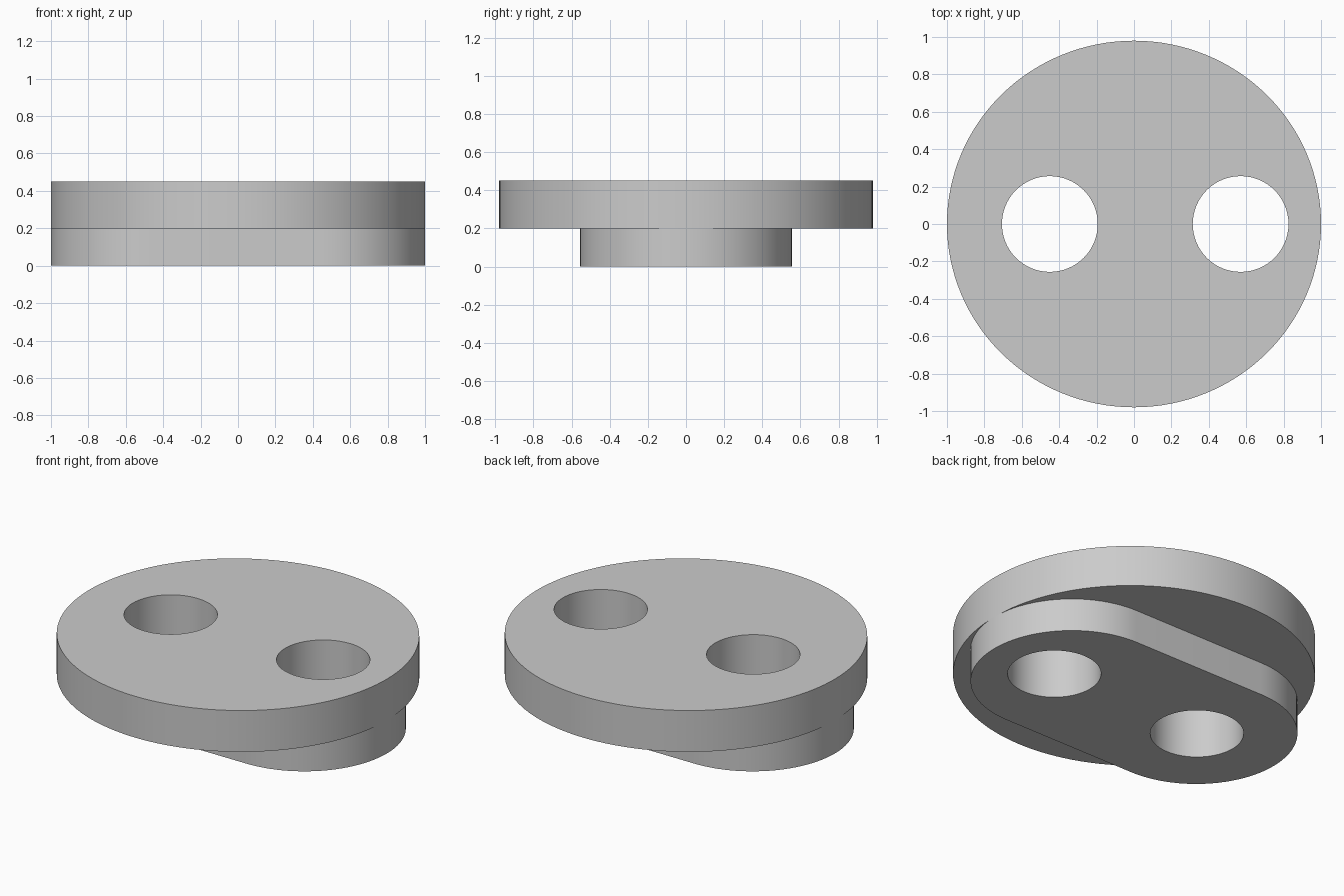
import bpy
import bmesh
from math import cos, sin, pi, radians

cube = bpy.data.objects.get("Cube")
if cube:
    bpy.data.objects.remove(cube, do_unlink=True)

grey = bpy.data.materials.new("plain grey")
grey.use_nodes = True
colour = (0.6, 0.6, 0.6, 1)
grey.diffuse_color = colour
grey.node_tree.nodes["Principled BSDF"].inputs["Base Color"].default_value = colour

HOLE_RADIUS = 0.256
HOLE_CENTRES = (-0.45, 0.57)
BOSS_RADIUS = 0.555
STEP = 0.2
TOP = 0.45


def arc(cx, rx, ry, start=0.0, sweep=2 * pi, count=96):
    return [(cx + rx * cos(start + sweep * i / count),
             ry * sin(start + sweep * i / count)) for i in range(count)]


def extruded_plate(name, outline, z0, z1):
    """Extrude an outline, pierced by both holes, from z0 to z1."""
    curve = bpy.data.curves.new(name, "CURVE")
    curve.dimensions = "2D"
    curve.fill_mode = "BOTH"
    curve.extrude = (z1 - z0) / 2
    holes = [arc(x, HOLE_RADIUS, HOLE_RADIUS, count=64) for x in HOLE_CENTRES]
    for loop in [outline] + holes:
        spline = curve.splines.new("POLY")
        spline.points.add(len(loop) - 1)
        for point, (x, y) in zip(spline.points, loop):
            point.co = (x, y, 0, 1)
        spline.use_cyclic_u = True
    obj = bpy.data.objects.new(name, curve)
    bpy.context.collection.objects.link(obj)
    bpy.ops.object.select_all(action="DESELECT")
    obj.select_set(True)
    bpy.context.view_layer.objects.active = obj
    bpy.ops.object.convert(target="MESH")
    obj = bpy.context.object

    # Weld caps to walls and set the height
    bm = bmesh.new()
    bm.from_mesh(obj.data)
    bmesh.ops.remove_doubles(bm, verts=bm.verts, dist=1e-5)
    bmesh.ops.translate(bm, verts=bm.verts, vec=(0, 0, (z0 + z1) / 2))
    bmesh.ops.recalc_face_normals(bm, faces=bm.faces)
    bm.to_mesh(obj.data)
    bm.free()
    obj.data.materials.clear()
    obj.data.materials.append(grey)
    bpy.ops.object.shade_smooth_by_angle(angle=radians(30))
    return obj


# Round upper plate
extruded_plate("round_plate", arc(0, 1, 0.98, count=128), STEP, TOP)

# Lower boss with two rounded ends and straight sides
offset = 1 - BOSS_RADIUS
ends = []
for side, start in ((1, -pi / 2), (-1, pi / 2)):
    ends += arc(side * offset, BOSS_RADIUS, BOSS_RADIUS, start, pi, 48)
    ends.append((side * offset, side * BOSS_RADIUS))
extruded_plate("lower_boss", ends, 0, STEP)
